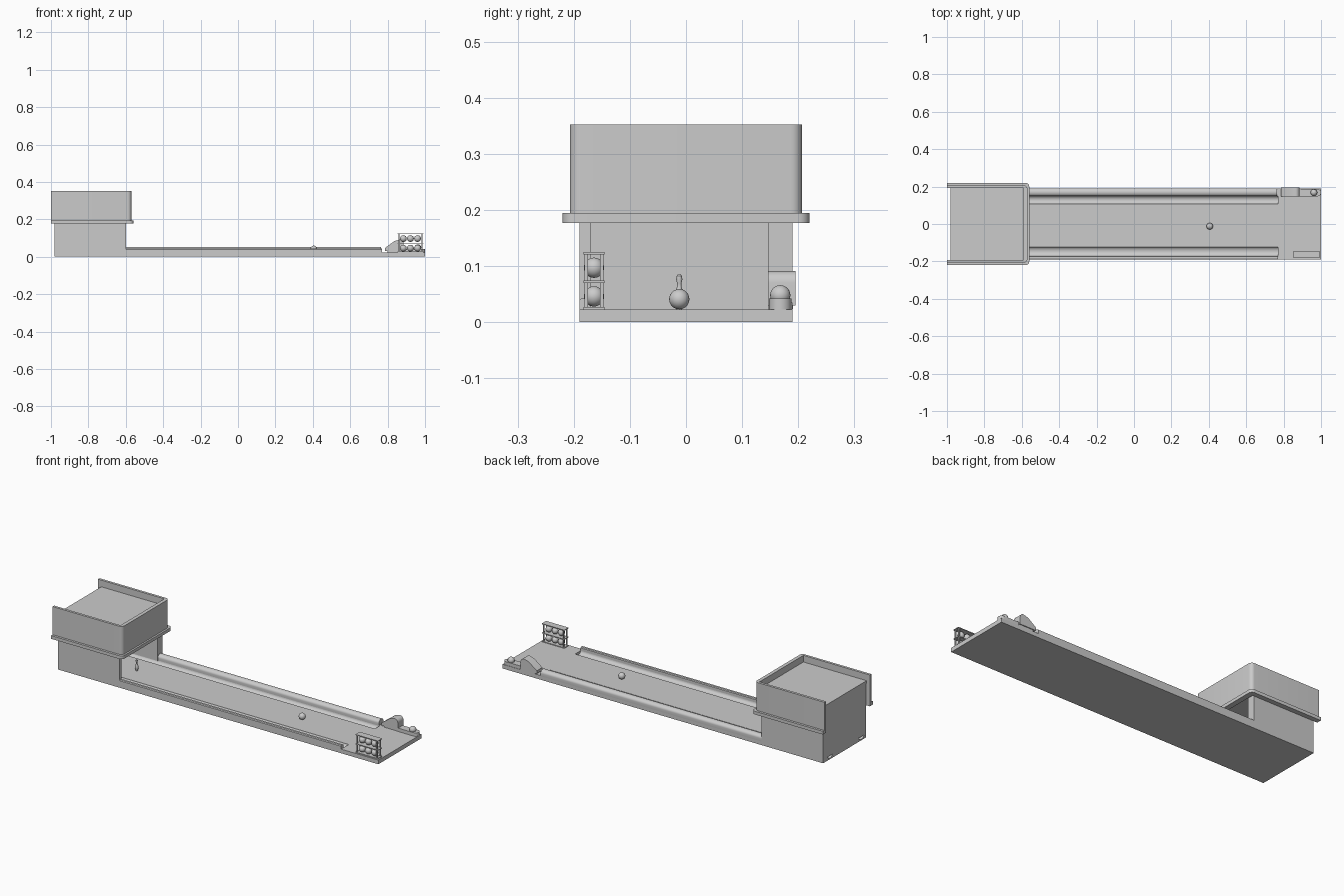
import bpy, math

if "Cube" in bpy.data.objects:
    bpy.data.objects.remove(bpy.data.objects["Cube"])

LANE_Y = -0.012


def mesh_object(name, verts, faces, smooth=False):
    me = bpy.data.meshes.new(name)
    me.from_pydata(verts, [], faces)
    ob = bpy.data.objects.new(name, me)
    bpy.context.collection.objects.link(ob)
    bpy.ops.object.select_all(action='DESELECT')
    ob.select_set(True)
    bpy.context.view_layer.objects.active = ob
    bpy.ops.object.mode_set(mode='EDIT')
    bpy.ops.mesh.select_all(action='SELECT')
    bpy.ops.mesh.normals_make_consistent(inside=False)
    bpy.ops.object.mode_set(mode='OBJECT')
    if smooth:
        bpy.ops.object.shade_smooth_by_angle(angle=math.radians(35))
    return ob


def prism(name, outline, axis, lo, hi, smooth=False):
    """Extrude a 2D outline along an axis: x takes (y,z), y takes (x,z), z takes (x,y)."""
    k = 'xyz'.index(axis)
    verts = []
    for h in (lo, hi):
        for p in outline:
            v = list(p)
            v.insert(k, h)
            verts.append(v)
    n = len(outline)
    faces = [list(range(n)), list(range(n, 2 * n))]
    faces += [[i, (i + 1) % n, n + (i + 1) % n, n + i] for i in range(n)]
    return mesh_object(name, verts, faces, smooth)


def box(name, x0, x1, y0, y1, z0, z1):
    return prism(name, [(x0, y0), (x1, y0), (x1, y1), (x0, y1)], 'z', z0, z1)


def arc(cx, cy, rx, ry, a0, a1, n=12):
    return [(cx + rx * math.cos(math.radians(a0 + (a1 - a0) * i / n)),
             cy + ry * math.sin(math.radians(a0 + (a1 - a0) * i / n))) for i in range(n + 1)]


def ball(name, x, y, z, r):
    bpy.ops.mesh.primitive_uv_sphere_add(segments=24, ring_count=16, radius=r, location=(x, y, z))
    ob = bpy.context.object
    ob.name = name
    bpy.ops.object.shade_smooth()
    return ob


def lathe(name, profile, x, y, n=20):
    verts = [(x + r * math.cos(2 * math.pi * i / n), y + r * math.sin(2 * math.pi * i / n), z)
             for r, z in profile for i in range(n)]
    faces = [[j * n + i, j * n + (i + 1) % n, (j + 1) * n + (i + 1) % n, (j + 1) * n + i]
             for j in range(len(profile) - 1) for i in range(n)]
    faces += [list(range(n)), list(range((len(profile) - 1) * n, len(profile) * n))]
    return mesh_object(name, verts, faces, True)


def u_wall(name, xf, w, z0, z1, r=0.02, xi=-0.59, wi=0.193):
    """U-shaped wall open at the back, with rounded front corners."""
    pts = [(-1, -w)] + arc(xf - r, -w + r, r, r, -90, 0, 6) + arc(xf - r, w - r, r, r, 0, 90, 6)
    pts += [(-1, w), (-1, wi), (xi, wi), (xi, -wi), (-1, -wi)]
    return prism(name, pts, 'z', z0, z1, True)


# Lane with two round gutters, and the flat approach
lane = [(-0.19, 0), (0.19, 0), (0.19, 0.023)]
lane += arc(0.129, 0.023, 0.021, 0.017, 0, -180)
lane += arc(-0.146, 0.023, 0.024, 0.017, 0, -180)
lane += [(-0.19, 0.023)]
prism('lane', lane, 'x', -0.98, 0.77, True)
box('approach', 0.77, 1.0, -0.19, 0.19, 0, 0.023)

# Rails beside the gutters; the far one is the rounded ball return channel
prism('left_rail', [(-0.19, 0.02), (-0.17, 0.02), (-0.17, 0.039), (-0.174, 0.043), (-0.186, 0.043),
                    (-0.19, 0.039)], 'x', -0.6, 0.77)
channel = prism('return_channel', [(0.19, 0.02)] + arc(0.17, 0.036, 0.021, 0.017, 0, 180) + [(0.15, 0.02)],
                'x', -0.6, 0.765, True)

# Pin housing: side walls, back wall and roof round an open front
box('housing_wall_left', -0.98, -0.6, -0.19, -0.17, 0.02, 0.315)
box('housing_wall_right', -0.98, -0.6, 0.147, 0.19, 0.02, 0.315)
box('housing_back', -0.98, -0.96, -0.17, 0.147, 0.02, 0.315)
box('housing_roof', -0.98, -0.59, -0.193, 0.193, 0.30, 0.315)

# Hood wrapped round the housing with a flange at its lower edge
u_wall('hood', -0.57, 0.207, 0.19, 0.352)
u_wall('hood_flange', -0.56, 0.22, 0.177, 0.195)

# Pin and rolling ball
lathe('pin', [(0.005, 0.023), (0.009, 0.036), (0.0095, 0.044), (0.007, 0.054), (0.0038, 0.064),
              (0.0038, 0.069), (0.0055, 0.076), (0.005, 0.082), (0.002, 0.0855)], -0.617, LANE_Y)
ball('lane_ball', 0.405, LANE_Y, 0.041, 0.018)

# Ball return: rounded hood, tray and waiting ball
hood = [(0.785, 0.03), (0.785, 0.046), (0.835, 0.083)] + arc(0.865, 0.07, 0.02, 0.021, 110, 0, 8)
hood += [(0.885, 0.03)]
prism('return_hood', hood, 'y', 0.146, 0.195, True)
box('return_base', 0.80, 0.89, 0.15, 0.19, 0.02, 0.035)
tray = [(0.88, 0.148)] + arc(0.98, 0.168, 0.02, 0.02, -90, 90, 12) + [(0.88, 0.188)]
prism('return_tray', tray, 'z', 0.02, 0.042, True)
ball('return_ball', 0.962, 0.168, 0.048, 0.018)

# Ball rack: two shelves, four posts and six balls
for i, z in enumerate((0.023, 0.070, 0.121)):
    box('rack_shelf_%d' % i, 0.853, 0.992, -0.183, -0.145, z, z + 0.004)
for x in (0.858, 0.98):
    for y in (-0.181, -0.153):
        box('rack_post', x, x + 0.006, y, y + 0.006, 0.023, 0.123)
for z in (0.046, 0.097):
    for x in (0.884, 0.922, 0.96):
        ball('rack_ball', x, -0.164, z, 0.018)
